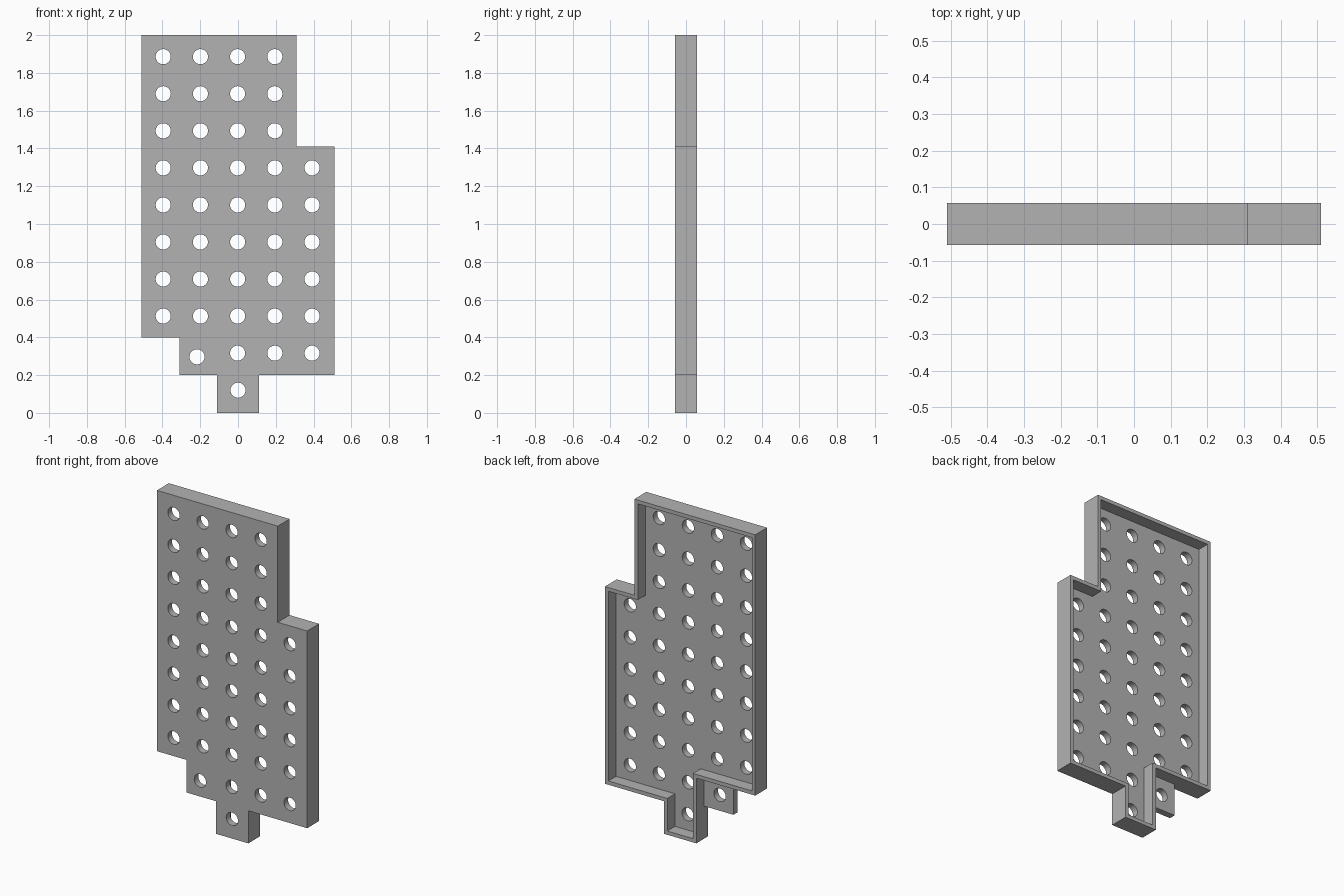
import bpy, bmesh
from math import radians
from mathutils import Matrix, Vector

if "Cube" in bpy.data.objects:
    bpy.data.objects.remove(bpy.data.objects["Cube"], do_unlink=True)

FRONT, BACK = -0.0575, 0.0575
PLATE_BACK = FRONT + 0.04      # back surface of the thin plate
WALL = 0.023                   # rim thickness
PITCH, RADIUS = 0.197, 0.04    # hole grid

grey = bpy.data.materials.new("plain grey")
grey.use_nodes = True
colour = (0.45, 0.45, 0.45, 1)
grey.diffuse_color = colour
grey.node_tree.nodes["Principled BSDF"].inputs["Base Color"].default_value = colour


def add_object(name, bm):
    bmesh.ops.recalc_face_normals(bm, faces=bm.faces)
    mesh = bpy.data.meshes.new(name)
    bm.to_mesh(mesh)
    bm.free()
    mesh.materials.append(grey)
    obj = bpy.data.objects.new(name, mesh)
    bpy.context.collection.objects.link(obj)
    return obj


def prism(name, outline, y0, y1):
    """Extrude an (x, z) outline from y0 to y1."""
    bm = bmesh.new()
    face = bm.faces.new([bm.verts.new((x, y0, z)) for x, z in outline])
    ext = bmesh.ops.extrude_face_region(bm, geom=[face])["geom"]
    moved = [v for v in ext if isinstance(v, bmesh.types.BMVert)]
    bmesh.ops.translate(bm, verts=moved, vec=(0, y1 - y0, 0))
    return add_object(name, bm)


def shrink(outline, d):
    """Move every edge of a right-angled anticlockwise outline inwards by d."""
    pts = [Vector(p) for p in outline]
    result = []
    for i, p in enumerate(pts):
        a = (p - pts[i - 1]).normalized()
        b = (pts[(i + 1) % len(pts)] - p).normalized()
        result.append(p + d * Vector((-a.y - b.y, a.x + b.x)))
    return result


def cut(obj, cutter):
    mod = obj.modifiers.new("cut", "BOOLEAN")
    mod.operation, mod.solver, mod.object = "DIFFERENCE", "EXACT", cutter
    bpy.context.view_layer.objects.active = obj
    bpy.ops.object.modifier_apply(modifier=mod.name)
    bpy.data.objects.remove(cutter, do_unlink=True)


# Stepped outlines: the shared upper edge, then with and without the side tab
upper = [(-0.11, 0), (0.11, 0), (0.11, 0.2), (0.51, 0.2), (0.51, 1.41),
         (0.31, 1.41), (0.31, 2), (-0.51, 2), (-0.51, 0.4)]
full = upper + [(-0.31, 0.4), (-0.31, 0.2), (-0.11, 0.2)]
rimmed = upper + [(-0.11, 0.4)]

panel = prism("perforated_panel", full, FRONT, BACK)

# Hollow the back, leaving a rim, and thin the side tab down to the plate
cut(panel, prism("pocket_cutter", shrink(rimmed, WALL), PLATE_BACK, 0.2))
notch = [(-0.33, 0.15), (-0.11, 0.15), (-0.11, 0.4), (-0.33, 0.4)]
cut(panel, prism("tab_cutter", notch, PLATE_BACK, 0.2))

# Holes on a regular grid, with one on the neck and one offset on the tab
holes = [(0, 0.12), (-0.217, 0.297)]
for row in range(1, 10):
    for col in range(-2, 3):
        if (row == 1 and col < 0) or (row > 6 and col == 2):
            continue
        holes.append((col * PITCH - 0.002, 0.12 + row * 0.1962))
bm = bmesh.new()
for x, z in holes:
    bmesh.ops.create_cone(bm, cap_ends=True, segments=32, radius1=RADIUS,
                          radius2=RADIUS, depth=0.4,
                          matrix=Matrix.Translation((x, 0, z)) @ Matrix.Rotation(radians(90), 4, "X"))
cut(panel, add_object("hole_cutter", bm))

# Smooth hole walls, sharp panel edges
bpy.ops.object.select_all(action="DESELECT")
panel.select_set(True)
bpy.context.view_layer.objects.active = panel
bpy.ops.object.shade_smooth_by_angle(angle=radians(30))
